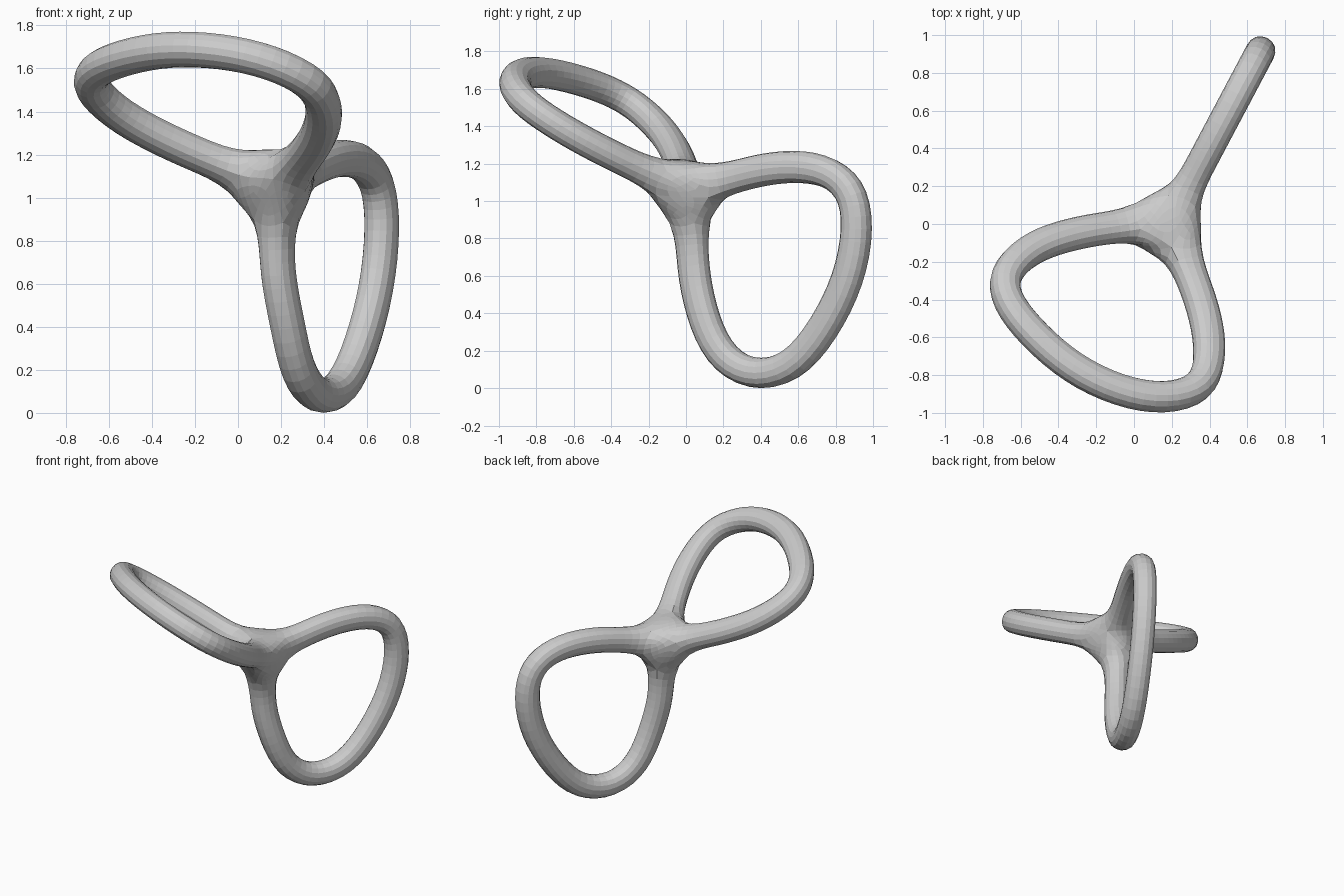
import bpy, bmesh
from mathutils import Vector

if "Cube" in bpy.data.objects:
    bpy.data.objects.remove(bpy.data.objects["Cube"])

# Centre lines of the two rings, each running from the hub back to the hub
lower_yz = [(.03, .88), (.04, .65), (.085, .42), (.18, .20), (.35, .085), (.56, .125),
            (.73, .32), (.86, .58), (.91, .85), (.87, 1.06), (.72, 1.165),
            (.52, 1.18), (.34, 1.15), (.16, 1.10)]
upper_xy = [(-.01, -.005), (-.20, -.03), (-.38, -.07), (-.55, -.14), (-.675, -.27),
            (-.655, -.42), (-.52, -.59), (-.32, -.76), (-.08, -.875), (.15, -.915),
            (.34, -.86), (.395, -.71), (.385, -.54), (.335, -.36), (.26, -.17)]
lower = [Vector((.185 + .53 * y, y, z)) for y, z in lower_yz]
lower[0].x -= .02
lower[1].x -= .02
upper = [Vector((x, y, 1.08 - .33 * (x - .18) - .605 * (y + .03))) for x, y in upper_xy]

bm = bmesh.new()


def sweep(path, normal):
    """Four-cornered tube along the path; returns its first and last rings."""
    n = normal.normalized()
    last = len(path) - 1
    rings = []
    for i, p in enumerate(path):
        a, b = path[max(i - 1, 0)], path[min(i + 1, last)]
        side = n.cross((b - a).normalized())
        # push bends outwards to offset the rounding by subdivision
        c = p - (a + b - 2 * p) / 6 if 0 < i < last else p
        rings.append([bm.verts.new(c + side * su * .095 + n * sn * .086)
                      for su, sn in ((1, 1), (-1, 1), (-1, -1), (1, -1))])
    for r, s in zip(rings, rings[1:]):
        for k in range(4):
            j = (k + 1) % 4
            bm.faces.new((r[k], r[j], s[j], s[k]))
    return [rings[0], rings[-1]]


ends = sweep(lower, Vector((1, -.53, 0))) + sweep(upper, Vector((.33, .605, 1)))

# Hub: hull over the four tube ends, left open where the tubes enter
hub = bmesh.new()
source = [v for ring in ends for v in ring]
for v in source:
    hub.verts.new(v.co)
hub.verts.index_update()
bmesh.ops.convex_hull(hub, input=hub.verts[:])
for f in hub.faces:
    ids = [v.index for v in f.verts]
    if len({i // 4 for i in ids}) > 1:
        bm.faces.new([source[i] for i in ids])
hub.free()
bmesh.ops.join_triangles(bm, faces=[f for f in bm.faces if len(f.verts) == 3],
                         angle_face_threshold=.6, angle_shape_threshold=.8)
bmesh.ops.recalc_face_normals(bm, faces=bm.faces[:])

# Joined double ring
mesh = bpy.data.meshes.new("double_ring")
bm.to_mesh(mesh)
bm.free()
obj = bpy.data.objects.new("double_ring", mesh)
bpy.context.collection.objects.link(obj)
sub = obj.modifiers.new("rounding", 'SUBSURF')
sub.levels = sub.render_levels = 2
